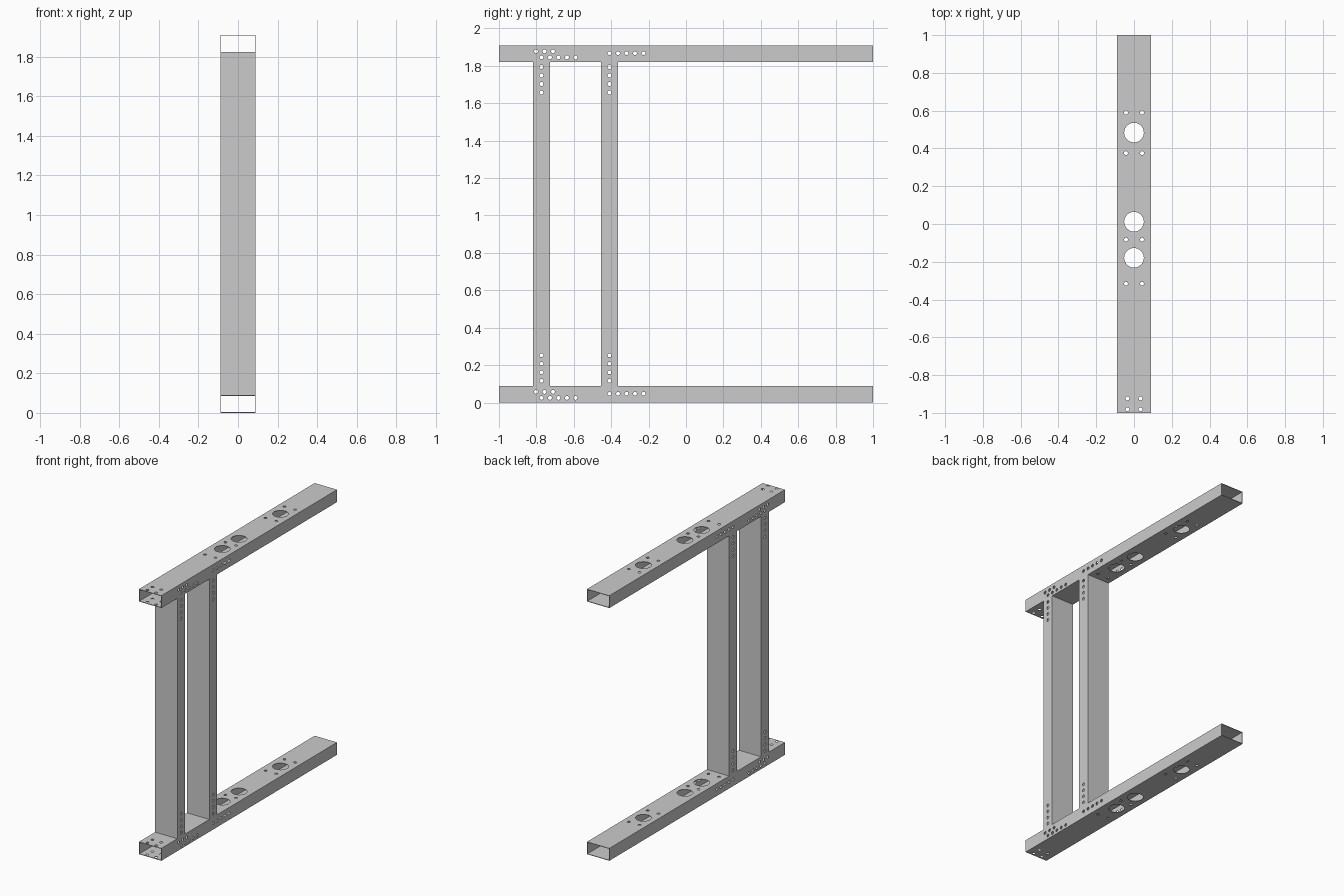
import bpy, bmesh
from math import pi
from mathutils import Matrix, Vector

if "Cube" in bpy.data.objects:
    bpy.data.objects.remove(bpy.data.objects["Cube"])

W, H, T = 0.178, 0.0895, 0.004      # tube width, depth and wall
TOP = 1.91
STEP = 0.0455


def new_object(name, bm):
    mesh = bpy.data.meshes.new(name)
    bm.to_mesh(mesh)
    bm.free()
    obj = bpy.data.objects.new(name, mesh)
    bpy.context.collection.objects.link(obj)
    return obj


def tube(name, length, matrix):
    """Open-ended rectangular tube, length along local y, centred."""
    bm = bmesh.new()
    rings = []
    for inset in (0, T):
        for y in (-length / 2, length / 2):
            a, b = W / 2 - inset, H / 2 - inset
            rings.append([bm.verts.new((x, y, z)) for x, z in
                          ((-a, -b), (a, -b), (a, b), (-a, b))])
    o0, o1, i0, i1 = rings
    for r, s in ((o0, o1), (o1, i1), (i1, i0), (i0, o0)):
        for k in range(4):
            n = (k + 1) % 4
            bm.faces.new((r[k], r[n], s[n], s[k]))
    bm.transform(matrix)
    bmesh.ops.recalc_face_normals(bm, faces=bm.faces)
    return new_object(name, bm)


def drill(obj, axis, holes):
    """Cut (point, radius) holes right through along x or z."""
    bm = bmesh.new()
    turn = Matrix.Rotation(pi / 2, 4, 'Y') if axis == 'X' else Matrix()
    for point, radius in holes:
        bmesh.ops.create_cone(bm, cap_ends=True, segments=32 if radius > 0.03 else 16,
                              radius1=radius, radius2=radius, depth=0.4,
                              matrix=Matrix.Translation(Vector(point)) @ turn)
    cutter = new_object("hole_cutter", bm)
    cutter.hide_render = True
    mod = obj.modifiers.new("holes", 'BOOLEAN')
    mod.operation, mod.solver, mod.object = 'DIFFERENCE', 'EXACT', cutter
    bpy.context.view_layer.update()
    deps = bpy.context.evaluated_depsgraph_get()
    mesh = bpy.data.meshes.new_from_object(obj.evaluated_get(deps))
    obj.modifiers.clear()
    obj.data = mesh
    bpy.data.objects.remove(cutter)


# Horizontal beams with access holes, bolt holes and side rivet rows
SMALL = 0.0105
for name, base in (("lower_beam", 0), ("upper_beam", TOP - H)):
    mid = base + H / 2
    beam = tube(name, 2, Matrix.Translation((0, 0, mid)))
    down = [((0, y, mid), 0.052) for y in (0.484, 0.012, -0.179)]
    for x, ys in ((0.0425, (0.59, 0.375, -0.083, -0.316)), (0.035, (-0.923, -0.981))):
        down += [((s * x, y, mid), SMALL) for y in ys for s in (-1, 1)]
    drill(beam, 'Z', down)
    across = []
    for y, z, count in ((-0.802, 0.057, 3), (-0.773, 0.025, 5), (-0.409, 0.047, 5)):
        across += [((0, y + i * STEP, base + z), SMALL) for i in range(count)]
    drill(beam, 'X', across)

# Upright posts between the beams, with rivet columns at both ends
for name, y in (("outer_post", -0.773), ("inner_post", -0.409)):
    post = tube(name, TOP - 2 * H,
                Matrix.Translation((0, y, TOP / 2)) @ Matrix.Rotation(pi / 2, 4, 'X'))
    zs = [0.116 + i * STEP for i in range(4)]
    drill(post, 'X', [((0, y, z), SMALL) for z in zs + [TOP - z for z in zs]])
